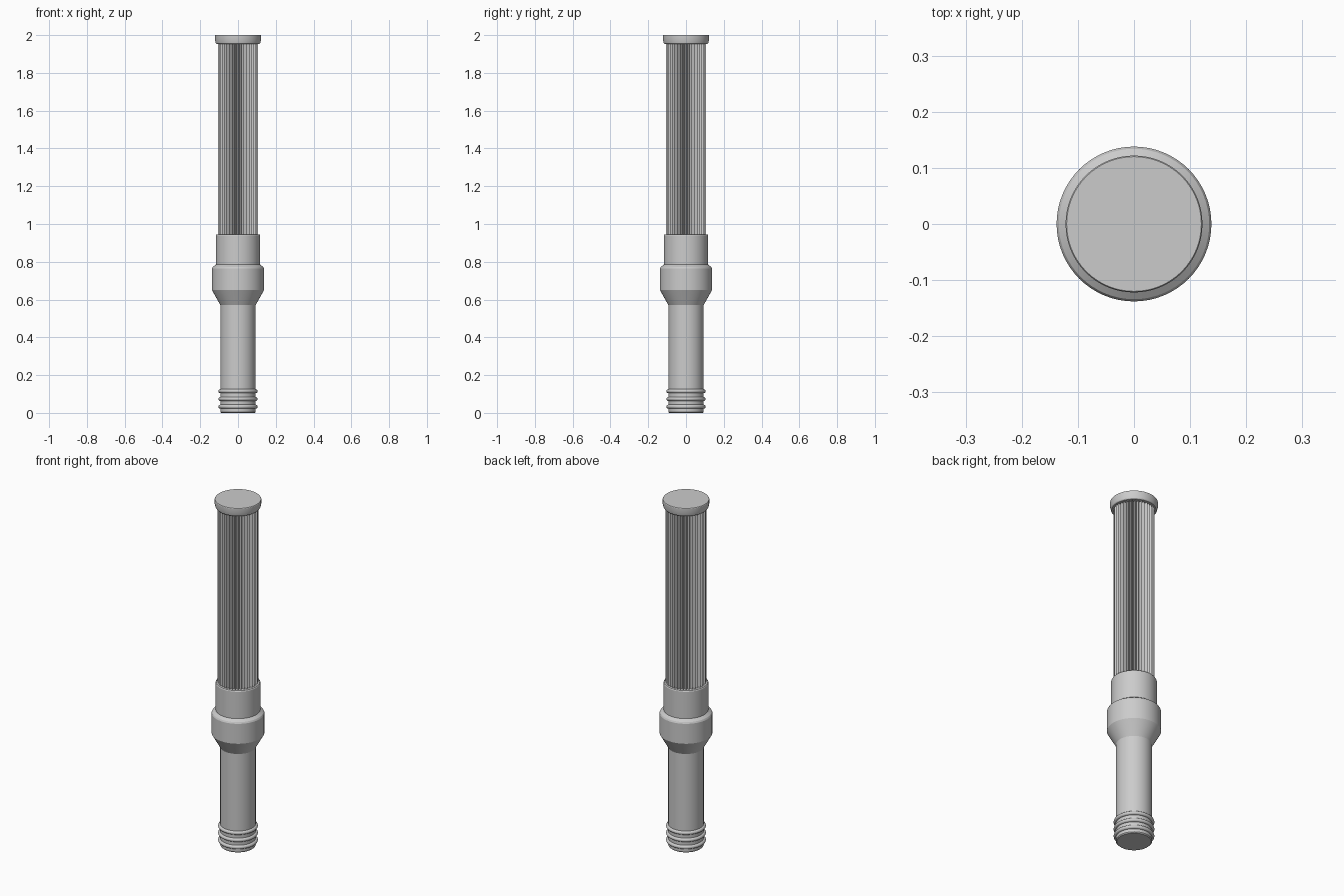
import bpy, bmesh
from math import sin, cos, pi

if "Cube" in bpy.data.objects:
    bpy.data.objects.remove(bpy.data.objects["Cube"])


def loft(name, rings, smooth=True):
    """Skin a stack of closed rings (lists of points) and cap both ends."""
    bm = bmesh.new()
    loops = [[bm.verts.new(p) for p in ring] for ring in rings]
    n = len(loops[0])
    for a, b in zip(loops, loops[1:]):
        for i in range(n):
            j = (i + 1) % n
            bm.faces.new((a[i], a[j], b[j], b[i]))
    bm.faces.new(loops[0][::-1])
    bm.faces.new(loops[-1])
    mesh = bpy.data.meshes.new(name)
    bm.to_mesh(mesh)
    bm.free()
    ob = bpy.data.objects.new(name, mesh)
    bpy.context.collection.objects.link(ob)
    if smooth:
        bpy.ops.object.select_all(action='DESELECT')
        bpy.context.view_layer.objects.active = ob
        ob.select_set(True)
        bpy.ops.object.shade_smooth_by_angle(angle=0.4)
    return ob


def turned(name, profile, n=64):
    """Lathe a (radius, z) profile about the z axis."""
    return loft(name, [[(r * cos(2 * pi * i / n), r * sin(2 * pi * i / n), z)
                        for i in range(n)] for r, z in profile])


# Plain lower tube, flared shoulder and collar
turned("tube_and_collar", [
    (0.088, 0), (0.093, 0.005), (0.093, 0.57), (0.138, 0.65), (0.138, 0.765),
    (0.134, 0.773), (0.117, 0.785), (0.117, 0.94), (0.114, 0.945)])

# Sealing rings near the foot
for k, z in enumerate((0.033, 0.074, 0.115)):
    bpy.ops.mesh.primitive_torus_add(major_radius=0.0935, minor_radius=0.0105,
                                     major_segments=64, minor_segments=16,
                                     location=(0, 0, z))
    bpy.context.object.name = f"seal_ring_{k + 1}"
    bpy.ops.object.shade_smooth_by_angle()

# Pleated filter body: alternating outer folds and inner valleys
PLEATS = 40
OUTER, INNER = 0.106, 0.085


def star(z):
    pts = []
    for i in range(PLEATS * 2):
        r = INNER if i % 2 else OUTER
        a = pi * i / PLEATS
        pts.append((r * cos(a), r * sin(a), z))
    return pts


loft("pleated_filter", [star(0.935), star(1.965)], smooth=False)

# End cap with a slightly drawn-in lower edge
turned("end_cap", [(0.114, 1.953), (0.118, 1.958), (0.122, 1.975),
                   (0.122, 1.997), (0.120, 2.0)])
